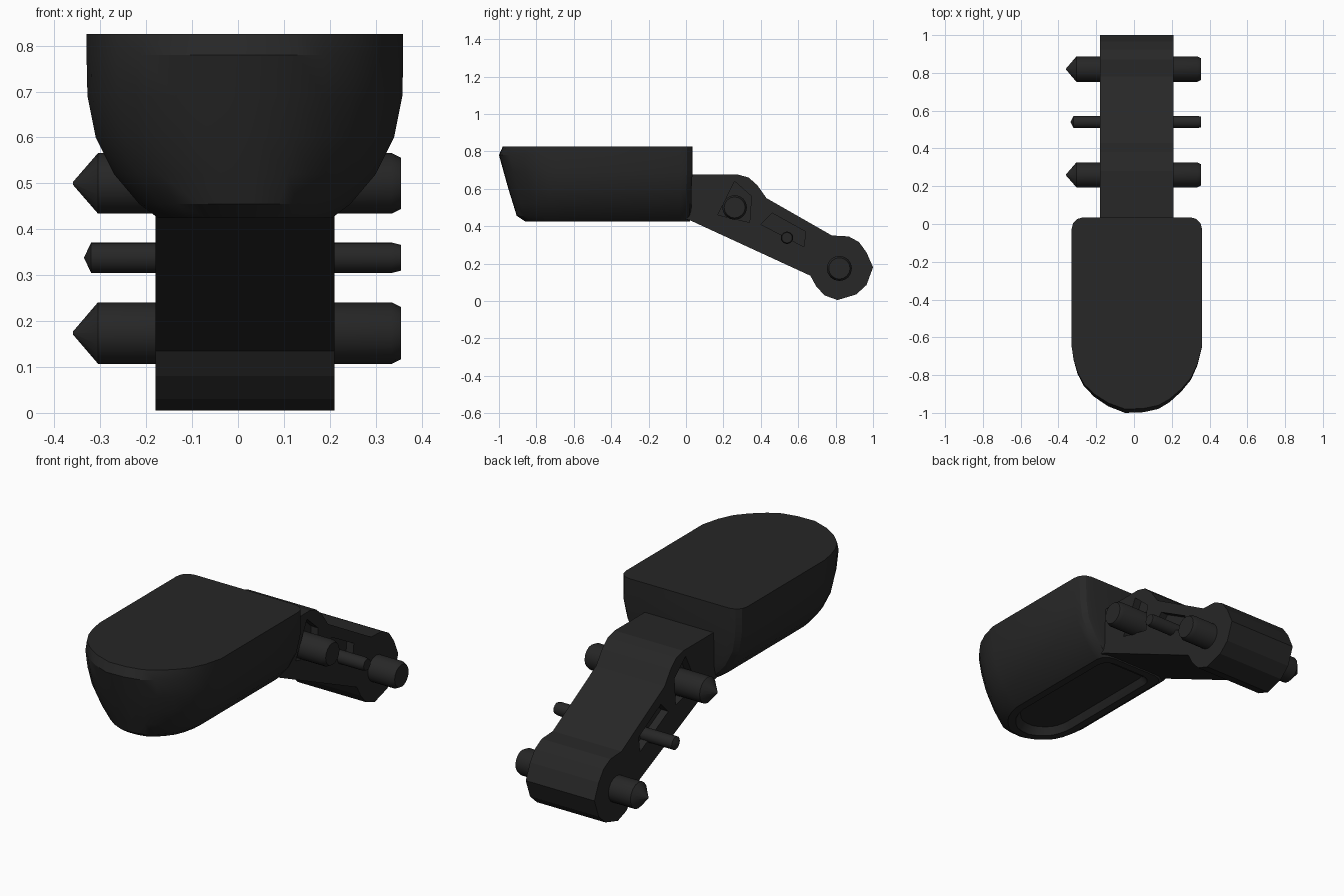
import bpy, bmesh, math

if "Cube" in bpy.data.objects:
    bpy.data.objects.remove(bpy.data.objects["Cube"])

mat = bpy.data.materials.new("dark_rubber")
mat.diffuse_color = (0.02, 0.02, 0.02, 1)
mat.use_nodes = True
mat.node_tree.nodes["Principled BSDF"].inputs["Base Color"].default_value = mat.diffuse_color


def make_object(name, bm, angle=None):
    bmesh.ops.recalc_face_normals(bm, faces=bm.faces)
    mesh = bpy.data.meshes.new(name)
    bm.to_mesh(mesh)
    bm.free()
    ob = bpy.data.objects.new(name, mesh)
    bpy.context.collection.objects.link(ob)
    mesh.materials.append(mat)
    if angle:
        bpy.ops.object.select_all(action='DESELECT')
        ob.select_set(True)
        bpy.context.view_layer.objects.active = ob
        bpy.ops.object.shade_smooth_by_angle(angle=math.radians(angle))
    return ob


def loft(rings):
    bm = bmesh.new()
    vs = [[bm.verts.new(p) for p in r] for r in rings]
    n = len(vs[0])
    for a, b in zip(vs, vs[1:]):
        for i in range(n):
            bm.faces.new((a[i], a[(i + 1) % n], b[(i + 1) % n], b[i]))
    bm.faces.new(vs[0])
    bm.faces.new(vs[-1])
    return bm


def prism(profile, x0, x1):
    return loft([[(x, y, z) for y, z in profile] for x in (x0, x1)])


# Pad: D-shaped outline, rounded inward towards a shallow hollow underneath
nose = [(-1, 0), (-.97, .2), (-.91, .41), (-.81, .6), (-.65, .76), (-.44, .9),
        (-.18, 1), (.1, .99), (.33, .94), (.5, .84), (.68, .68), (.83, .5),
        (.93, .28), (1, 0)]


def pad_ring(z, hw, front, back):
    pts = [(.015 + hw * u, -.65 + t * (front + .65), z) for u, t in nose]
    r = .06
    for side, angles in ((1, (0, 30, 60, 90)), (-1, (90, 60, 30, 0))):
        for a in angles:
            c, s = math.cos(math.radians(a)), math.sin(math.radians(a))
            pts.append((.015 + side * (hw - r + r * c), back - r + r * s, z))
    return pts


levels = [(.825, .345, -.98, .035), (.78, .345, -1.0, .035),
          (.69, .343, -.975, .035), (.60, .325, -.95, .03),
          (.52, .285, -.925, .03), (.455, .23, -.905, .025),
          (.425, .19, -.86, .02), (.425, .15, -.82, -.02),
          (.46, .13, -.79, -.04)]
make_object("pad", loft([pad_ring(*l) for l in levels]), 28)

# Arm: bent side profile with a round end
arm_profile = [(-.06, .675), (.28, .675), (.335, .66), (.38, .62), (.43, .55),
               (.78, .35), (.87, .345), (.925, .315), (.965, .26), (1.0, .18),
               (.965, .085), (.91, .035), (.81, .005), (.74, .03), (.695, .08),
               (.665, .135), (.02, .432), (-.06, .45)]
arm = make_object("arm", prism(arm_profile, -.18, .21))

# Shallow pockets in both sides of the arm
pockets = [[(.17, .46), (.26, .64), (.35, .56), (.34, .42)],
           [(.40, .41), (.46, .47), (.64, .37), (.63, .29)]]
for i, p in enumerate(pockets):
    for x0, x1 in ((-.25, -.14), (.17, .28)):
        cutter = make_object("pocket_cutter", prism(p, x0, x1))
        cutter.hide_render = True
        cutter.hide_set(True)
        m = arm.modifiers.new("pocket", 'BOOLEAN')
        m.operation = 'DIFFERENCE'
        m.solver = 'EXACT'
        m.object = cutter

# Cross pins: pointed on the left, chamfered on the right


def pin(name, y, z, r, tip, shoulder):
    rings = []
    for x, k in ((tip, .04), (shoulder, 1), (.335, 1), (.355, .85)):
        rings.append([(x, y + r * k * math.cos(math.tau * i / 16),
                       z + r * k * math.sin(math.tau * i / 16)) for i in range(16)])
    make_object(name, loft(rings), 30)


pin("upper_pin", .26, .5, .066, -.36, -.305)
pin("middle_pin", .54, .338, .033, -.335, -.32)
pin("lower_pin", .82, .174, .067, -.36, -.305)
